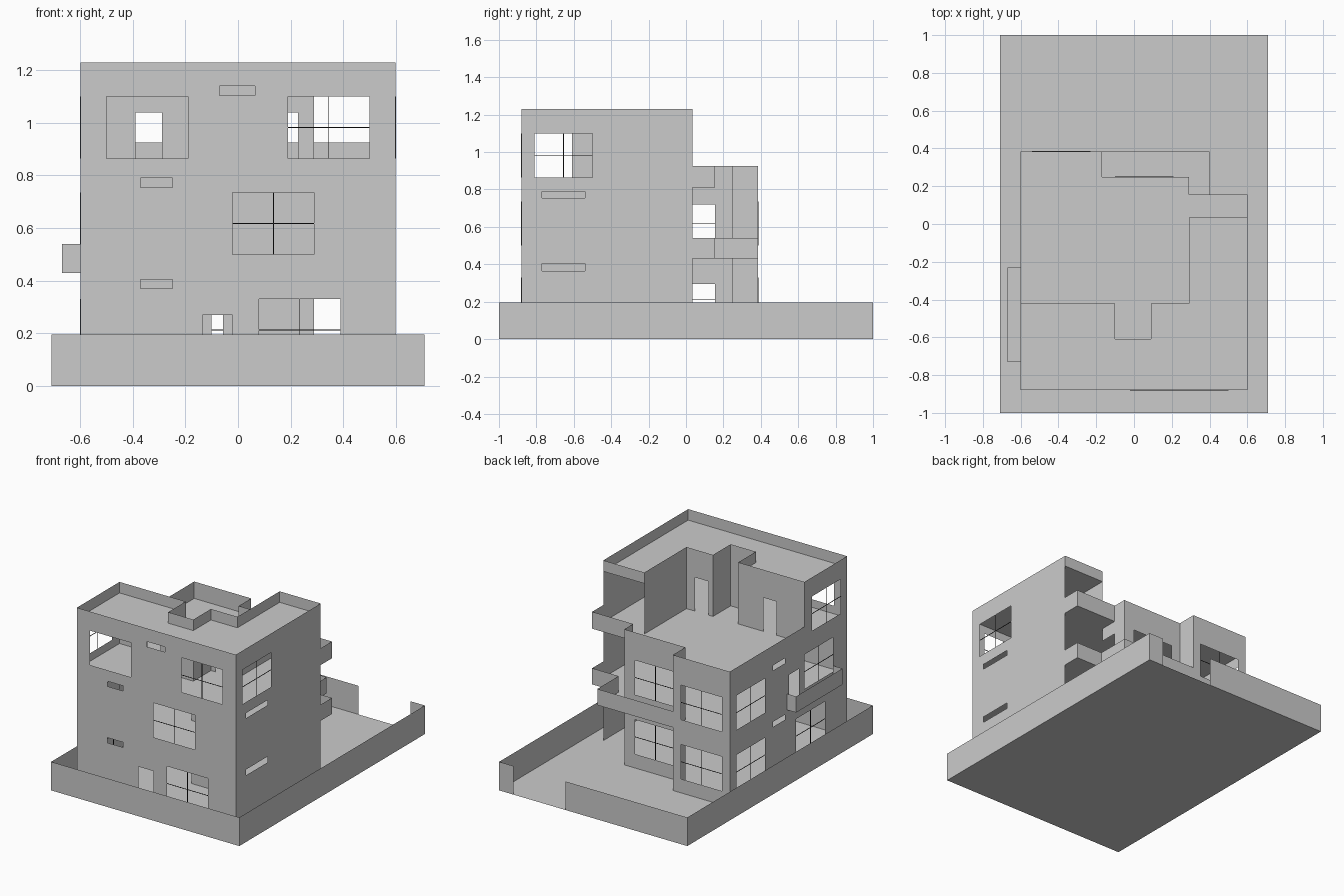
import bpy
import bmesh
from mathutils import Vector, Matrix

if "Cube" in bpy.data.objects:
    bpy.data.objects.remove(bpy.data.objects["Cube"], do_unlink=True)


def material(name, rgb):
    m = bpy.data.materials.new(name)
    m.use_nodes = True
    m.diffuse_color = (*rgb, 1)
    m.node_tree.nodes["Principled BSDF"].inputs["Base Color"].default_value = (*rgb, 1)
    return m


GREY = material("plain grey", (0.6, 0.6, 0.6))
DARK = material("dark bars", (0.02, 0.02, 0.02))

# Main levels and plan lines
FLOOR2, TERRACE, ROOF, TOP = 0.43, 0.81, 1.155, 1.23
RAIL2, RAIL3, YARD = 0.54, 0.925, 0.195
SIDE, FRONT, BACK = 0.6, -0.88, 0.385
MID, WING, PORCH, UPPER = 0.25, 0.035, 0.155, -0.42
SILLS = (0.095, 0.5, 0.865)


def finish(name, bm, mat):
    mesh = bpy.data.meshes.new(name)
    bm.to_mesh(mesh)
    bm.free()
    mesh.materials.append(mat)
    obj = bpy.data.objects.new(name, mesh)
    bpy.context.scene.collection.objects.link(obj)


def add_wall(bm, p, q, z0, z1, holes=()):
    """Thin wall from p to q, facing right of travel; holes are (from, to, low, high)."""
    axis = 0 if abs(q[0] - p[0]) > abs(q[1] - p[1]) else 1
    lo, hi = sorted((p[axis], q[axis]))
    along = sorted({lo, hi} | {c for h in holes for c in h[:2] if lo < c < hi},
                   reverse=p[axis] > q[axis])
    heights = sorted({z0, z1} | {c for h in holes for c in h[2:] if z0 < c < z1})

    def point(a, z):
        v = [p[0], p[1], z]
        v[axis] = a
        return bm.verts.new(v)

    faces = []
    for a, b in zip(along, along[1:]):
        for c, d in zip(heights, heights[1:]):
            m, n = (a + b) / 2, (c + d) / 2
            if any(h[0] < m < h[1] and h[2] < n < h[3] for h in holes):
                continue
            faces.append(bm.faces.new([point(a, c), point(b, c), point(b, d), point(a, d)]))
    bmesh.ops.remove_doubles(bm, verts=list({v for f in faces for v in f.verts}), dist=0.0005)


def wall(name, p, q, z0, z1, holes=()):
    bm = bmesh.new()
    add_wall(bm, p, q, z0, z1, holes)
    finish(name, bm, GREY)


def run(name, points, z0, z1):
    bm = bmesh.new()
    for p, q in zip(points, points[1:]):
        add_wall(bm, p, q, z0, z1)
    finish(name, bm, GREY)


def slab(name, points, z):
    bm = bmesh.new()
    bm.faces.new([bm.verts.new((x, y, z)) for x, y in points])
    finish(name, bm, GREY)


def window(start, storey):
    return (start, start + 0.31, SILLS[storey], SILLS[storey] + 0.235)


def glazing_bars(name, axis, plane, openings):
    """Fine cross bars in every window of one wall."""
    bm = bmesh.new()
    for a, b, c, d in openings:
        for span, rise in ((b - a, 0.003), (0.003, d - c)):
            size = Vector((span, 0.003, rise) if axis == 0 else (0.003, span, rise))
            mid = (a + b) / 2
            centre = Vector((mid, plane, (c + d) / 2) if axis == 0 else (plane, mid, (c + d) / 2))
            bmesh.ops.create_cube(bm, size=1, matrix=Matrix.Translation(centre) @ Matrix.Diagonal(size.to_4d()))
    finish(name, bm, DARK)


# Yard floor and boundary wall with a gateway at the back
slab("yard_floor", [(-0.71, -1), (0.71, -1), (0.71, 1), (-0.71, 1)], 0)
run("yard_wall", [(0.21, 1), (-0.71, 1), (-0.71, -1), (0.71, -1), (0.71, 1), (0.6, 1)], 0, YARD)

# Front wall: windows, entrance and vents
front = [window(-0.5, 2), window(0.19, 2), window(-0.02, 1), window(0.08, 0)]
wall("front_wall", (-SIDE, FRONT), (SIDE, FRONT), 0, TOP, front + [
    (-0.135, -0.02, 0, 0.27), (-0.07, 0.065, 1.105, 1.14),
    (-0.37, -0.25, 0.755, 0.79), (-0.37, -0.25, 0.37, 0.405)])
glazing_bars("front_window_bars", 0, FRONT, front[1:])

# Wall on the +x side
left = [window(-0.81, 2)]
wall("left_wall", (SIDE, FRONT), (SIDE, WING), 0, TOP, left + [
    (-0.77, -0.54, 0.755, 0.79), (-0.77, -0.54, 0.365, 0.405)])
glazing_bars("left_window_bars", 1, SIDE, left)

# Wall on the -x side, lower where it borders the terrace
right = [window(-0.81, 2), window(0.005, 1), window(0.005, 0), window(-0.73, 1), window(-0.64, 0)]
wall("right_wall", (-SIDE, BACK), (-SIDE, FRONT), 0, TOP, right + [
    (UPPER, BACK, RAIL3, TOP), (-0.36, -0.255, FLOOR2, 0.66),
    (-0.21, -0.08, 0.755, 0.79), (-0.21, -0.08, 0.37, 0.405)])
glazing_bars("right_window_bars", 1, -SIDE, right)

# Stepped back walls of the two lower storeys
outer = [window(-0.54, 0), window(-0.54, 1)]
inner = [window(-0.1, 0), window(-0.1, 1)]
wall("back_outer_wall", (-0.17, BACK), (-SIDE, BACK), 0, RAIL3, outer)
wall("back_step_wall", (-0.17, MID), (-0.17, BACK), 0, RAIL3)
wall("back_inner_wall", (0.29, MID), (-0.17, MID), 0, RAIL3, inner)
wall("porch_wall", (0.29, WING), (0.29, MID), 0, RAIL3, [
    (WING, PORCH, 0, 0.295), (WING, PORCH, FLOOR2, 0.72), (WING, PORCH, TERRACE, RAIL3)])
glazing_bars("back_outer_window_bars", 0, BACK, outer)
glazing_bars("back_inner_window_bars", 0, MID, inner)
wall("inner_partition", (0.29, UPPER), (-0.057, UPPER), 0, TERRACE)

# Top storey walls around the terrace
wall("wing_top_band", (SIDE, WING), (0.29, WING), ROOF, TOP)
wall("wing_side_wall", (0.29, WING), (0.29, UPPER), TERRACE, TOP)
wall("terrace_wall_left", (0.29, UPPER), (0.09, UPPER), TERRACE, TOP, [(0.125, 0.228, TERRACE, 1.04)])
run("terrace_recess", [(0.09, UPPER), (0.09, -0.61), (-0.1, -0.61), (-0.1, UPPER)], TERRACE, TOP)
wall("terrace_wall_right", (-0.1, UPPER), (-SIDE, UPPER), TERRACE, TOP, [(-0.39, -0.29, TERRACE, 1.04)])

# Floor slabs and roof
base = [(-SIDE, FRONT), (SIDE, FRONT)]
slab("second_floor", base + [(SIDE, PORCH), (0.4, PORCH), (0.4, BACK), (-SIDE, BACK)], FLOOR2)
slab("terrace_floor", base + [(SIDE, PORCH), (0.29, PORCH), (0.29, MID), (-0.17, MID),
                              (-0.17, BACK), (-SIDE, BACK)], TERRACE)
slab("roof", base + [(SIDE, WING), (0.29, WING), (0.29, UPPER), (0.09, UPPER), (0.09, -0.61),
                     (-0.1, -0.61), (-0.1, UPPER), (-SIDE, UPPER)], ROOF)

# Balcony parapets
run("back_balcony_parapet", [(SIDE, WING), (SIDE, PORCH), (0.4, PORCH), (0.4, BACK), (-0.17, BACK)],
    FLOOR2, RAIL2)
run("terrace_balcony_parapet", [(SIDE, WING), (SIDE, PORCH), (0.29, PORCH)], TERRACE, RAIL3)
side_balcony = [(-SIDE, -0.23), (-0.67, -0.23), (-0.67, -0.73), (-SIDE, -0.73)]
run("side_balcony_parapet", side_balcony, FLOOR2, RAIL2)
slab("side_balcony_floor", side_balcony, FLOOR2)
